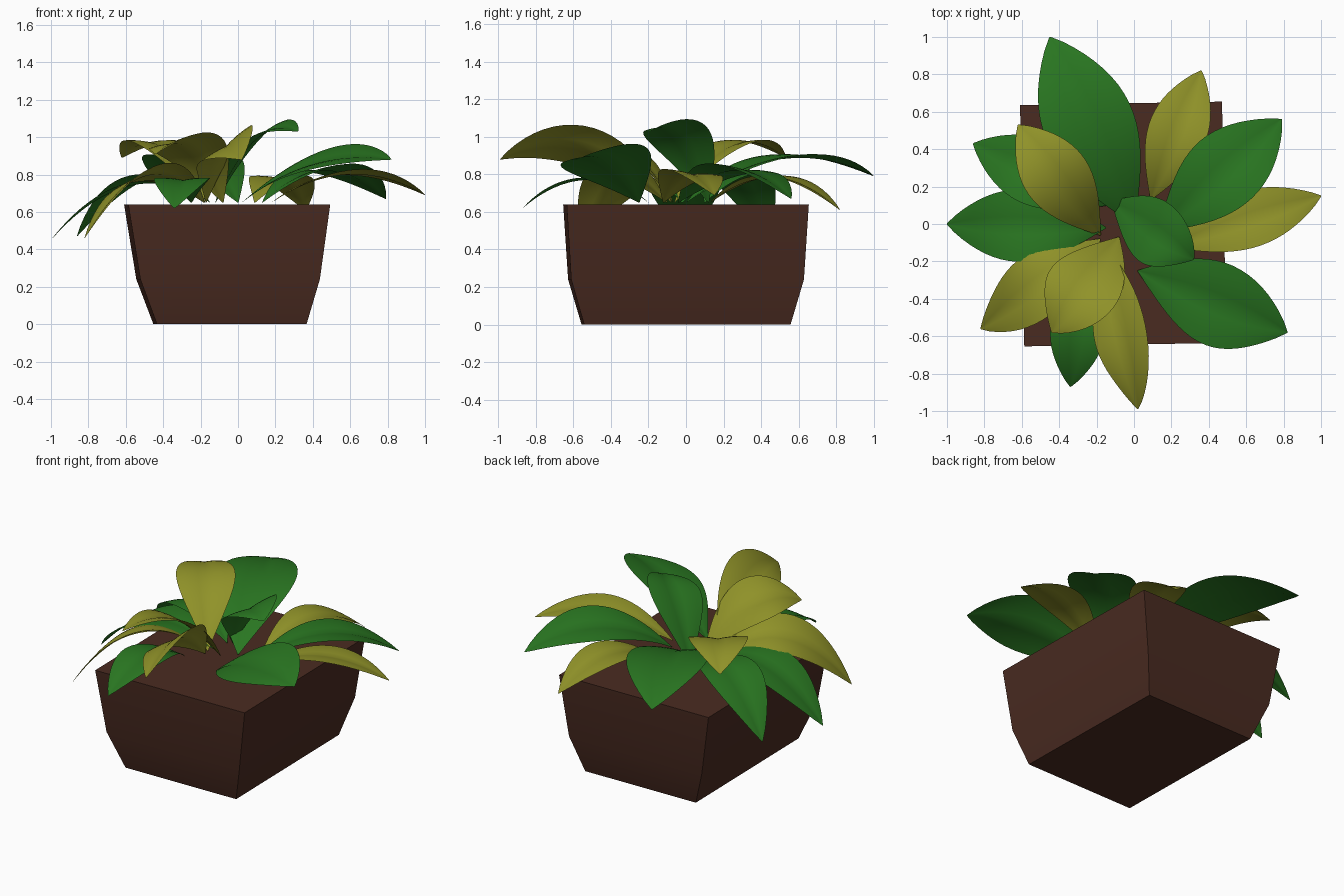
import bpy, bmesh, math
from mathutils import Vector, Matrix

if "Cube" in bpy.data.objects:
    bpy.data.objects.remove(bpy.data.objects["Cube"])


def material(name, color):
    m = bpy.data.materials.new(name)
    m.diffuse_color = (*color, 1)
    m.use_nodes = True
    m.node_tree.nodes["Principled BSDF"].inputs["Base Color"].default_value = m.diffuse_color
    return m


BROWN = material("pot_brown", (0.068, 0.024, 0.015))
GREEN = material("leaf_green", (0.022, 0.18, 0.015))
YELLOW = material("leaf_yellow", (0.28, 0.29, 0.022))


def add_object(name, bm, mat):
    mesh = bpy.data.meshes.new(name)
    bm.to_mesh(mesh)
    bm.free()
    mesh.materials.append(mat)
    ob = bpy.data.objects.new(name, mesh)
    bpy.context.collection.objects.link(ob)
    return ob


# Rectangular pot: half x, half y, z for each level, turned very slightly
bm = bmesh.new()
rings = []
for hx, hy, cx, z in [(0.4, 0.55, 0.015, 0), (0.48, 0.62, 0.005, 0.24), (0.54, 0.645, 0, 0.64)]:
    rings.append([bm.verts.new((cx + sx * hx, sy * hy, z))
                  for sx, sy in ((-1, -1), (1, -1), (1, 1), (-1, 1))])
for lo, hi in zip(rings, rings[1:]):
    for i in range(4):
        j = (i + 1) % 4
        bm.faces.new((lo[i], lo[j], hi[j], hi[i]))
bm.faces.new(rings[0][::-1])
bm.faces.new(rings[-1])
pot = add_object("pot", bm, BROWN)
pot.location.x = -0.058
pot.rotation_euler.z = math.radians(1)
bpy.context.view_layer.objects.active = pot
pot.select_set(True)
bpy.ops.object.shade_smooth_by_angle(angle=math.radians(30))


def leaf(name, mat, half, base, tip, mid_z, roll=0, rows=20, cols=8):
    """Arched blade from the soil to the tip, with a shallow midrib fold."""
    a, c = Vector((*base, 0.65)), Vector(tip)
    b = (a + c) / 2
    b.z = 2 * mid_z - b.z
    along = Vector((c.x - a.x, c.y - a.y, 0))
    right = along.cross(Vector((0, 0, 1))).normalized()
    bm = bmesh.new()
    grid = []
    for r in range(rows + 1):
        t = r / rows
        p = a * (1 - t) ** 2 + b * 2 * t * (1 - t) + c * t * t
        tangent = ((b - a) * (1 - t) + (c - b) * t).normalized()
        side = Matrix.Rotation(math.radians(-roll), 3, tangent) @ right
        normal = side.cross(tangent)
        w = half * max(math.sin(math.pi * t ** 1.12), 0) ** 0.88 + 0.003
        row = []
        for k in range(cols + 1):
            s = 2 * k / cols - 1
            lift = 0.22 * abs(s) - 0.14 * s * s
            row.append(bm.verts.new(p + side * (w * s) + normal * (w * lift)))
        grid.append(row)
    for lo, hi in zip(grid, grid[1:]):
        for k in range(cols):
            bm.faces.new((lo[k], lo[k + 1], hi[k + 1], hi[k])).smooth = True
    add_object(name, bm, mat)


# Leaves: half width, base on the soil, tip, height halfway, roll
leaf("leaf_back", GREEN, .24, (0, 0), (-.45, 1, .79), .88)
leaf("leaf_back_right", YELLOW, .155, (.09, .13), (.36, .82, .61), .78)
leaf("leaf_right_upper", GREEN, .205, (.13, -.04), (.79, .56, .67), .82, 6)
leaf("leaf_right", YELLOW, .15, (.18, -.12), (1, .15, .69), .8, 6)
leaf("leaf_front_right", GREEN, .23, (.02, -.25), (.82, -.58, .88), .86, -16)
leaf("leaf_centre", GREEN, .175, (-.12, .12), (.32, -.19, 1.03), .99, -15)
leaf("leaf_front", YELLOW, .17, (-.17, -.1), (.02, -.99, .88), .94, -35)
leaf("leaf_front_centre", YELLOW, .2, (-.08, -.07), (-.44, -.58, .91), .94, -14)
leaf("leaf_front_low", GREEN, .145, (-.25, -.2), (-.34, -.87, .62), .77)
leaf("leaf_front_left", YELLOW, .175, (-.18, -.08), (-.82, -.56, .46), .79, -18)
leaf("leaf_left", GREEN, .19, (-.15, -.02), (-1, 0, .45), .74)
leaf("leaf_back_left", GREEN, .175, (-.15, .1), (-.86, .43, .47), .78)
leaf("leaf_left_upper", YELLOW, .175, (-.18, -.06), (-.62, .53, .89), .95)
